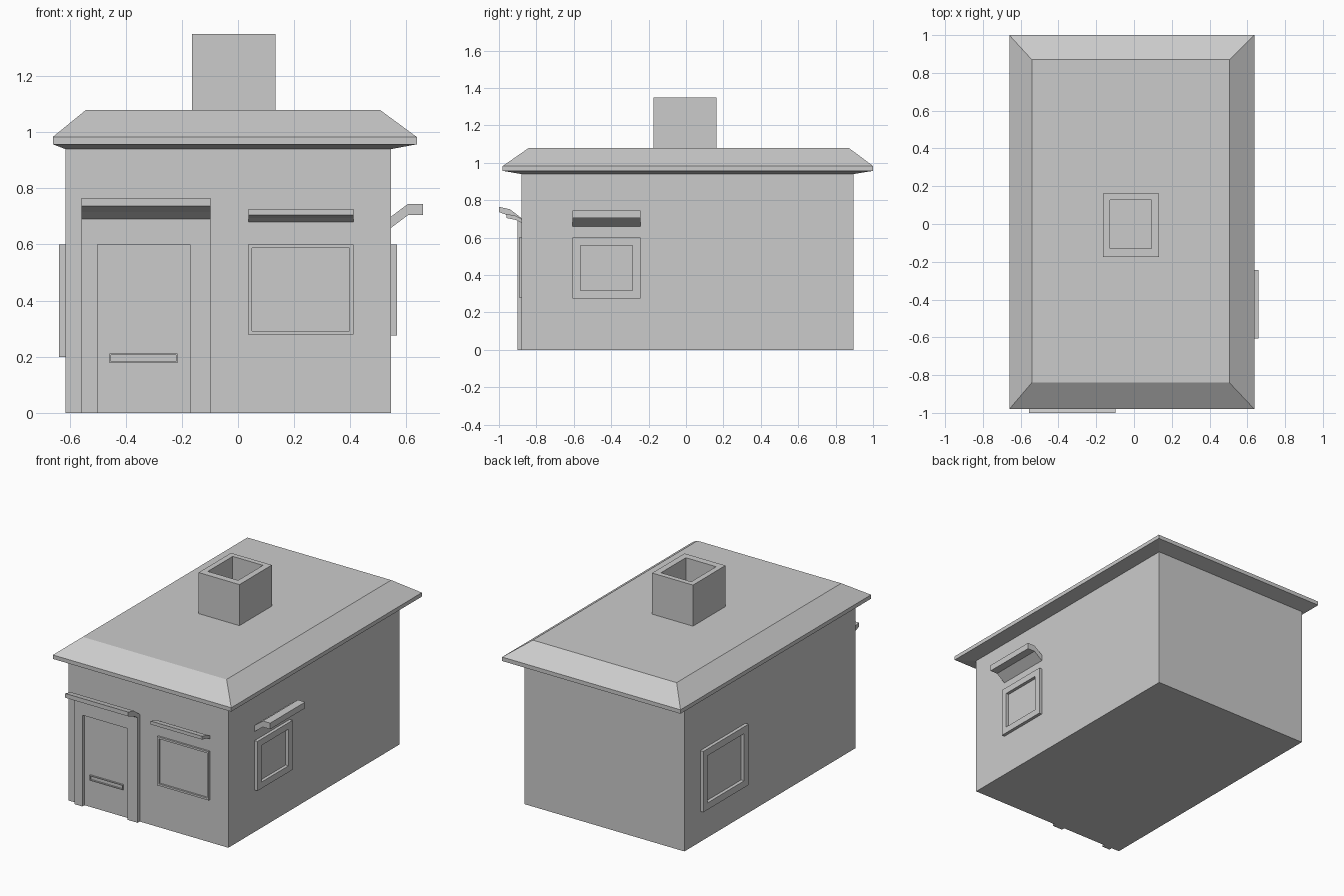
import bpy

if "Cube" in bpy.data.objects:
    bpy.data.objects.remove(bpy.data.objects["Cube"])


def mesh(name, verts, faces):
    me = bpy.data.meshes.new(name)
    me.from_pydata(verts, [], faces)
    ob = bpy.data.objects.new(name, me)
    bpy.context.collection.objects.link(ob)
    return ob


def rings(name, loops):
    """Closed solid through a stack of equal-length vertex loops."""
    n = len(loops[0])
    faces = [tuple(reversed(range(n)))]
    for k in range(len(loops) - 1):
        for i in range(n):
            j = (i + 1) % n
            faces.append((k*n + i, k*n + j, k*n + n + j, k*n + n + i))
    faces.append(tuple(range((len(loops) - 1)*n, len(loops)*n)))
    return mesh(name, [p for loop in loops for p in loop], faces)


def rect(x0, x1, y0, y1, z):
    return [(x0, y0, z), (x1, y0, z), (x1, y1, z), (x0, y1, z)]


def box(name, x0, x1, y0, y1, z0, z1):
    return rings(name, [rect(x0, x1, y0, y1, z0), rect(x0, x1, y0, y1, z1)])


# Each wall maps (along the wall, outward, up) to world space; all are right handed
FRONT = lambda u, d, z: (u, -0.88 - d, z)
RIGHT = lambda u, d, z: (0.546 + d, u, z)
LEFT = lambda u, d, z: (-0.615 - d, -u, z)


def frame(name, wall, u0, u1, z0, z1, border, depth):
    """Rectangular window frame standing proud of a wall."""
    b = border
    outer = [(u0, z0), (u1, z0), (u1, z1), (u0, z1)]
    inner = [(u0+b, z0+b), (u1-b, z0+b), (u1-b, z1-b), (u0+b, z1-b)]
    loops = [(outer, 0), (outer, depth), (inner, depth), (inner, 0)]
    return rings(name, [[wall(u, d, z) for u, z in pts] for pts, d in loops])


def awning(name, wall, u0, u1, profile):
    """Bent canopy, extruded along the wall from a (outward, up) profile."""
    return rings(name, [[wall(u, d, z) for d, z in profile] for u in (u0, u1)])


# Main body
box("walls", -0.615, 0.546, -0.88, 0.895, 0, 0.96)

# Hipped roof with flat top and sloping soffit
rings("roof", [
    rect(-0.615, 0.546, -0.88, 0.895, 0.94),
    rect(-0.66, 0.637, -0.98, 1.0, 0.957),
    rect(-0.66, 0.637, -0.98, 1.0, 0.983),
    rect(-0.541, 0.505, -0.84, 0.87, 1.08)])

# Hollow chimney
rings("chimney", [
    rect(-0.164, 0.133, -0.175, 0.162, 1.07),
    rect(-0.164, 0.133, -0.175, 0.162, 1.35),
    rect(-0.128, 0.092, -0.13, 0.128, 1.35),
    rect(-0.128, 0.092, -0.13, 0.128, 1.085)])

# Window frames
frame("front_window_frame", FRONT, 0.036, 0.411, 0.279, 0.6, 0.013, 0.012)
frame("right_window_frame", RIGHT, -0.607, -0.243, 0.275, 0.6, 0.042, 0.021)
frame("left_window_frame", LEFT, -0.73, -0.26, 0.2, 0.6, 0.045, 0.022)

# Door surround, a single upside-down U
u = [(-0.557, 0), (-0.5, 0), (-0.5, 0.6), (-0.171, 0.6),
     (-0.171, 0), (-0.098, 0), (-0.098, 0.7), (-0.557, 0.7)]
rings("door_surround", [[FRONT(x, d, z) for x, z in u] for d in (0, 0.022)])

# Letter slot
frame("letter_slot", FRONT, -0.458, -0.216, 0.178, 0.212, 0.005, 0.01)

# Canopies above the door and windows
awning("door_canopy", FRONT, -0.557, -0.098,
       [(0, 0.677), (0.062, 0.715), (0.12, 0.737),
        (0.12, 0.765), (0.062, 0.752), (0, 0.705)])
awning("front_window_canopy", FRONT, 0.037, 0.412,
       [(0, 0.68), (0.03, 0.695), (0.08, 0.705),
        (0.08, 0.727), (0.03, 0.717), (0, 0.7)])
awning("right_window_canopy", RIGHT, -0.607, -0.243,
       [(0, 0.66), (0.06, 0.705), (0.113, 0.705),
        (0.113, 0.745), (0.06, 0.745), (0, 0.7)])

# Make all face directions consistent
import bmesh
for ob in bpy.context.collection.objects:
    bm = bmesh.new()
    bm.from_mesh(ob.data)
    bmesh.ops.recalc_face_normals(bm, faces=bm.faces)
    bm.to_mesh(ob.data)
    bm.free()
